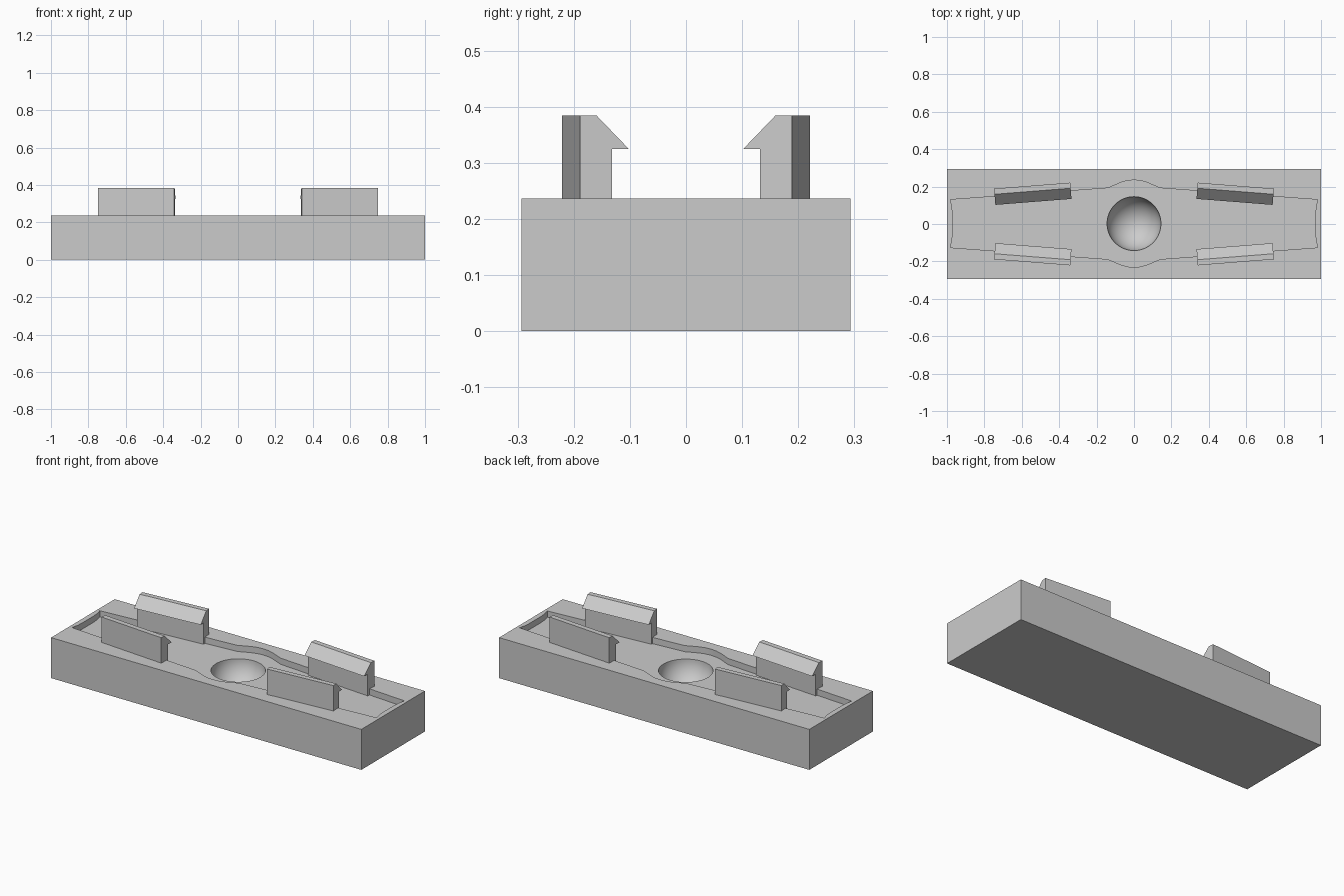
import bpy, bmesh, math
from mathutils import Vector

cube = bpy.data.objects.get("Cube")
if cube:
    bpy.data.objects.remove(cube, do_unlink=True)

grey = bpy.data.materials.new("plain grey")
grey.use_nodes = True
colour = (0.6, 0.6, 0.6, 1)
grey.diffuse_color = colour
grey.node_tree.nodes["Principled BSDF"].inputs["Base Color"].default_value = colour

TOP, FLOOR, SHIFT = 0.236, 0.2, 0.002


def finish(name, bm):
    """Turn a bmesh into a linked object."""
    bmesh.ops.recalc_face_normals(bm, faces=bm.faces)
    mesh = bpy.data.meshes.new(name)
    bm.to_mesh(mesh)
    bm.free()
    mesh.materials.append(grey)
    obj = bpy.data.objects.new(name, mesh)
    bpy.context.collection.objects.link(obj)
    return obj


def prism(name, points, sweep):
    """Sweep a flat outline along a vector."""
    bm = bmesh.new()
    face = bm.faces.new([bm.verts.new(p) for p in points])
    ext = bmesh.ops.extrude_face_region(bm, geom=[face])
    moved = [v for v in ext["geom"] if isinstance(v, bmesh.types.BMVert)]
    bmesh.ops.translate(bm, verts=moved, vec=sweep)
    return finish(name, bm)


def cut(target, cutter):
    """Subtract a cutter and remove it."""
    cutter.hide_render = True
    mod = target.modifiers.new("cut", "BOOLEAN")
    mod.operation, mod.solver, mod.object = "DIFFERENCE", "EXACT", cutter
    bpy.ops.object.select_all(action="DESELECT")
    bpy.context.view_layer.objects.active = target
    target.select_set(True)
    bpy.ops.object.modifier_apply(modifier=mod.name)
    bpy.data.objects.remove(cutter, do_unlink=True)


# Rectangular base block
base = prism("base_block", [(x, y, 0) for x, y in
             ((-1, -0.293), (1, -0.293), (1, 0.293), (-1, 0.293))], (0, 0, TOP))

# Shallow recess: one quarter outline mirrored to all four corners
quarter = [(0.97, 0.05), (0.973, 0.09), (0.982, 0.128), (0.14, 0.19),
           (0.105, 0.205), (0.07, 0.22), (0.035, 0.23)]
right_half = [(x, -y) for x, y in reversed(quarter)] + quarter
outline = ([(0, -0.233)] + right_half + [(0, 0.233)]
           + [(-x, y) for x, y in reversed(right_half)])
recess = prism("recess_cutter", [(x, y + SHIFT, FLOOR) for x, y in outline], (0, 0, 0.2))
cut(base, recess)

# Round bowl sunk in the recess floor
bm = bmesh.new()
bmesh.ops.create_uvsphere(bm, u_segments=64, v_segments=32, radius=0.144)
bmesh.ops.translate(bm, verts=bm.verts, vec=(0, SHIFT, FLOOR + 0.0005))
cut(base, finish("bowl_cutter", bm))
bpy.ops.object.shade_smooth_by_angle(angle=math.radians(25))

# Four hooked clips, angled along the recess edge
hook = [(0, FLOOR), (0, 0.384), (0.03, 0.384), (0.087, 0.325), (0.057, 0.325), (0.057, FLOOR)]
for sx, side in ((1, "left"), (-1, "right")):
    for sy, end in ((-1, "front"), (1, "back")):
        start = Vector((0.748 * sx, 0.189 * sy, 0))
        run = Vector((-0.407 * sx, 0.032 * sy, 0))
        inward = Vector((-run.y * sx * sy, run.x * sx * sy, 0)).normalized()
        if inward.y * sy > 0:
            inward.negate()
        prism(f"{end}_{side}_clip", [start + inward * u + Vector((0, 0, z)) for u, z in hook], run)
